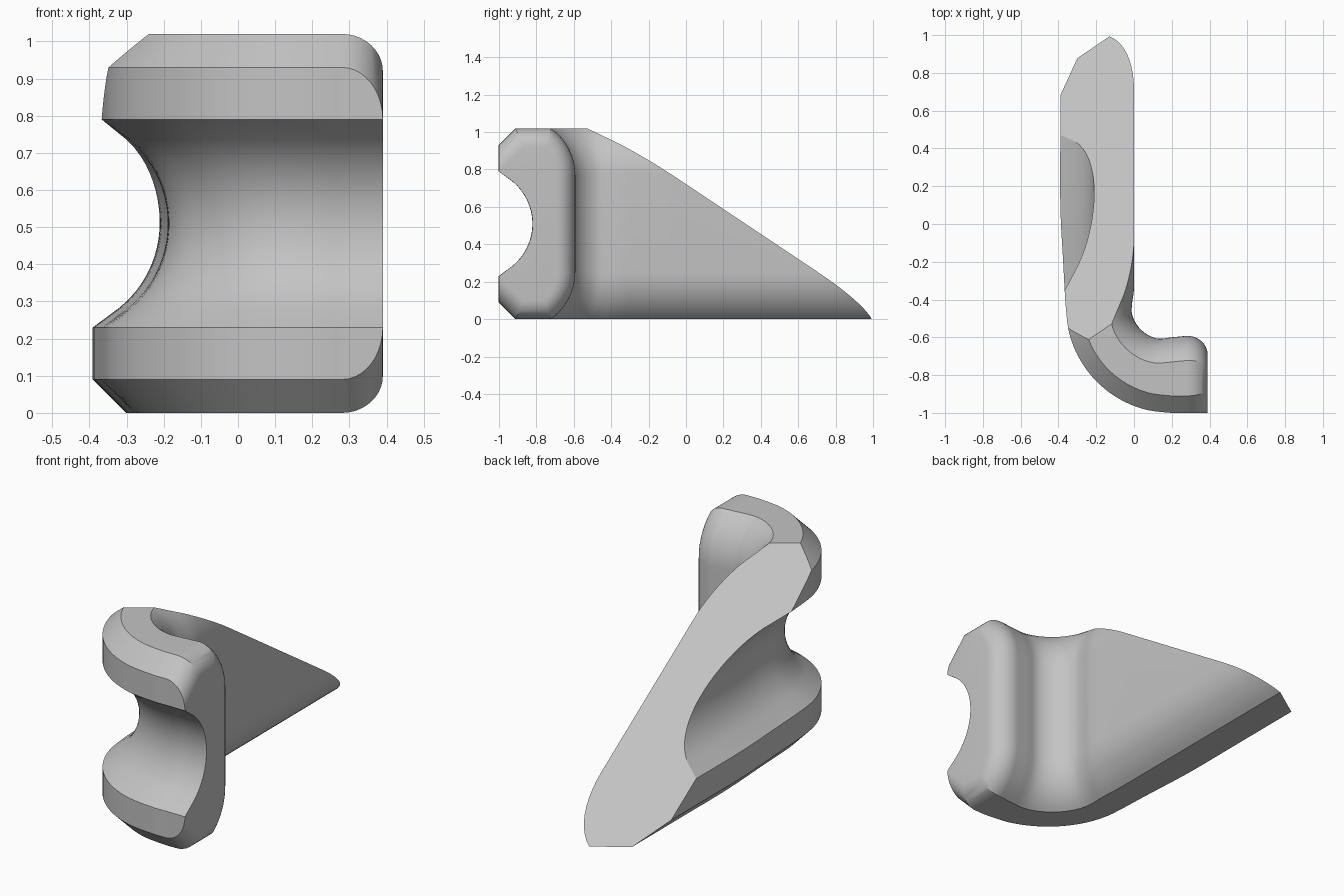
import bpy, bmesh, math
from mathutils import Vector

cube = bpy.data.objects.get("Cube")
if cube:
    bpy.data.objects.remove(cube, do_unlink=True)

MID = 0.51  # half of the bracket height
grey = bpy.data.materials.new("plain grey")
grey.use_nodes = True
grey.diffuse_color = (0.55, 0.55, 0.55, 1)
grey.node_tree.nodes["Principled BSDF"].inputs["Base Color"].default_value = (0.55, 0.55, 0.55, 1)


def half_profile(r):
    """Upper half of the section: (from outer side?, offset, height above middle), shrunk by r."""
    pts = []
    for i in range(11):                      # rounded groove
        h = 0.225 * i / 10
        pts.append((True, math.sqrt(0.292 ** 2 - h * h) - 0.112, h))
    pts.append((True, 0, 0.28))              # groove lip
    pts.append((True, 0, max(0.281, 0.42 - 1.414 * r)))
    pts.append((True, 0.09 + 0.41 * r, MID - r))   # chamfer
    R = 0.305 - r
    top = math.asin((0.25 - r) / R)
    for i in range(11):                      # rounded inner shoulder
        t = top * (1 - i / 10)
        pts.append((False, 0.305 - R * math.cos(t), 0.26 + R * math.sin(t)))
    return pts


def section(row, r):
    """Closed ring of points between the outer and inner path points."""
    o, i = Vector(row[:2]), Vector(row[2:])
    d = (i - o).normalized()
    half = half_profile(r)
    ring = [(p, 1) for p in half] + [(p, -1) for p in reversed(half[1:])]
    out = []
    for (outer, off, h), s in ring:
        q = o + d * off if outer else i - d * off
        out.append((q.x, q.y, MID + s * h))
    return out


def spline(rows, steps):
    """Smooth path through the rows."""
    rows = [Vector(r) for r in rows]
    out = []
    for k in range(len(rows) - 1):
        a, b = rows[max(k - 1, 0)], rows[k]
        c, d = rows[k + 1], rows[min(k + 2, len(rows) - 1)]
        for s in range(steps):
            t = s / steps
            out.append(0.5 * (2 * b + (c - a) * t + (2 * a - 5 * b + 4 * c - d) * t * t
                              + (3 * b - a - 3 * c + d) * t ** 3))
    return out + [rows[-1]]


# Rounded free end of the short arm
sections = []
for k in range(10, 0, -1):
    t = math.pi / 2 * k / 10
    x = 0.28 + 0.11 * math.sin(t)
    sections.append(section((x, -1, x, -0.592), 0.1 * (1 - math.cos(t))))

# Bend: round outside, tighter inside; then the straight long arm
inner = [(0.2, -0.6), (0.13, -0.607), (0.07, -0.585), (0.02, -0.54),
         (-0.01, -0.48), (-0.01, -0.42), (0, -0.34)]
rows = [(0.28, -1, 0.28, -0.592)]
for k, p in enumerate(inner):
    t = math.radians(270 - 14.7 * k)
    rows.append((0.2 + 0.56 * math.cos(t), -0.44 + 0.56 * math.sin(t), *p))
rows += [(x, y, 0, y) for x, y in ((-0.375, -0.2), (-0.39, 0.1), (-0.39, 0.5), (-0.39, 0.9), (-0.39, 1.3))]
sections += [section(r, 0) for r in spline(rows, 5)]

# Skin the sections and cap both ends
bm = bmesh.new()
rings = [[bm.verts.new(p) for p in s] for s in sections]
n = len(rings[0])
for a, b in zip(rings, rings[1:]):
    for j in range(n):
        bm.faces.new((a[j], a[(j + 1) % n], b[(j + 1) % n], b[j]))
bm.faces.new(rings[0])
bm.faces.new(rings[-1])

# Slanted cut across the long arm
cut = bmesh.ops.bisect_plane(bm, geom=bm.verts[:] + bm.edges[:] + bm.faces[:],
                             plane_co=(-0.12, 1, 0), plane_no=(-0.68, 1, 1.5), clear_outer=True)
edges = [e for e in cut["geom_cut"] if isinstance(e, bmesh.types.BMEdge)]
bmesh.ops.contextual_create(bm, geom=edges)
bmesh.ops.recalc_face_normals(bm, faces=bm.faces)

mesh = bpy.data.meshes.new("angled_bracket")
bm.to_mesh(mesh)
bm.free()
mesh.materials.append(grey)
bracket = bpy.data.objects.new("angled_bracket", mesh)
bpy.context.collection.objects.link(bracket)
bpy.ops.object.select_all(action="DESELECT")
bracket.select_set(True)
bpy.context.view_layer.objects.active = bracket
bpy.ops.object.shade_smooth_by_angle(angle=math.radians(28))
